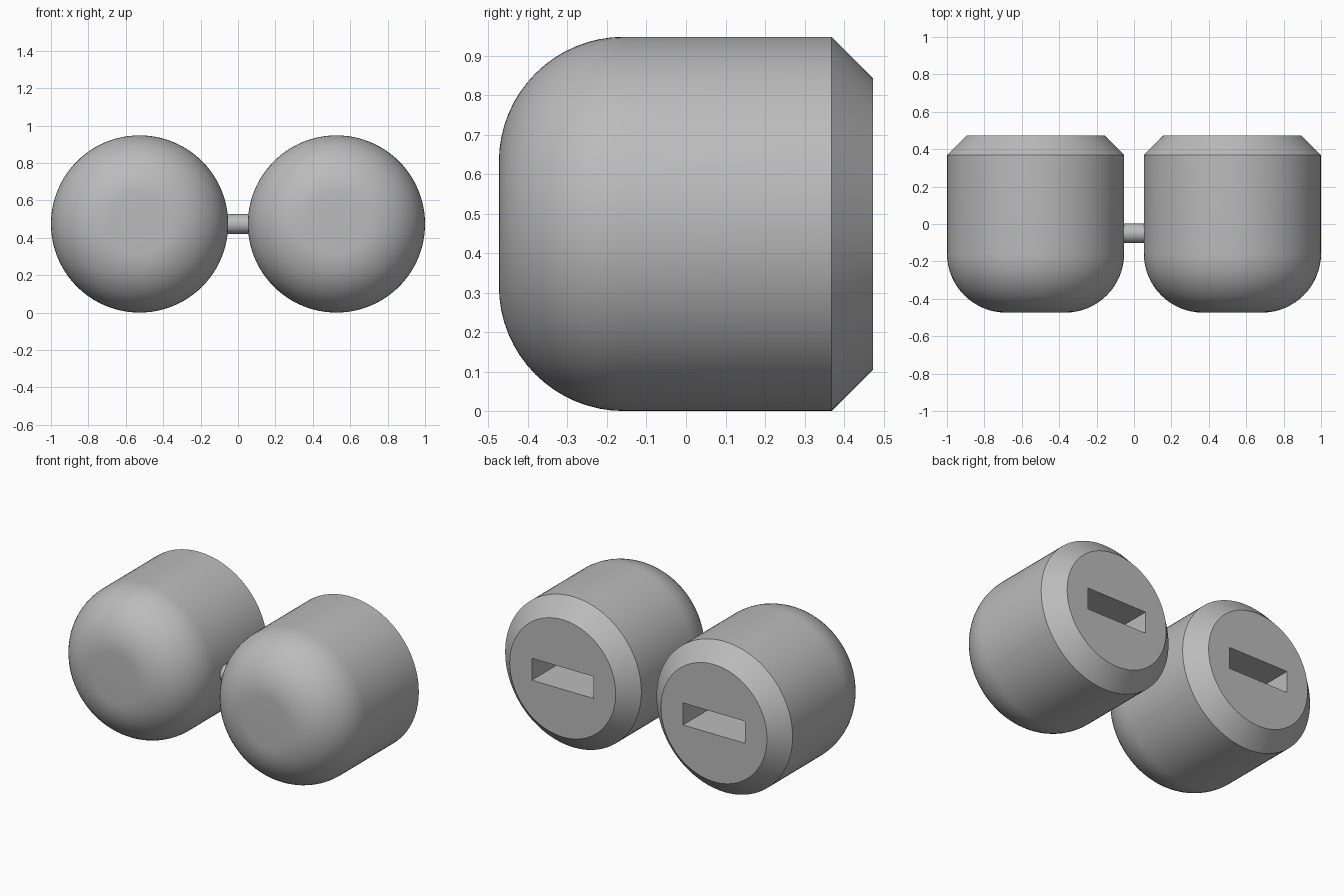
import bpy
import bmesh
from math import sin, cos, pi, radians
from mathutils import Vector, Matrix

cube = bpy.data.objects.get("Cube")
if cube:
    bpy.data.objects.remove(cube, do_unlink=True)

R = 0.4737        # barrel radius, also half its length
FILLET = 0.316    # rounded front edge
CHAMFER = 0.105   # bevelled back edge
OFFSET = 1 - R    # barrel axis distance from the middle

grey = bpy.data.materials.new("plain grey")
grey.use_nodes = True
GREY = (0.5, 0.5, 0.5, 1)
grey.diffuse_color = GREY
grey.node_tree.nodes["Principled BSDF"].inputs["Base Color"].default_value = GREY


def add_object(name, bm):
    """Turn a bmesh into a linked object."""
    bmesh.ops.recalc_face_normals(bm, faces=bm.faces)
    mesh = bpy.data.meshes.new(name)
    bm.to_mesh(mesh)
    bm.free()
    mesh.materials.append(grey)
    obj = bpy.data.objects.new(name, mesh)
    bpy.context.collection.objects.link(obj)
    return obj


def activate(obj):
    bpy.ops.object.select_all(action='DESELECT')
    obj.select_set(True)
    bpy.context.view_layer.objects.active = obj


def smooth(obj):
    activate(obj)
    bpy.ops.object.shade_smooth_by_angle(angle=radians(30))


def barrel(name, x):
    """Lathed body along y: domed front, chamfered back, slot cut in the back."""
    steps = 16
    arc = [pi / 2 * i / steps for i in range(steps + 1)]
    profile = [(R - FILLET + FILLET * sin(a), -R + FILLET - FILLET * cos(a)) for a in arc]
    profile += [(R, R - CHAMFER), (R - CHAMFER, R)]
    bm = bmesh.new()
    verts = [bm.verts.new((r, y, 0)) for r, y in profile]
    edges = [bm.edges.new(pair) for pair in zip(verts, verts[1:])]
    bmesh.ops.spin(bm, geom=verts + edges, cent=(0, 0, 0), axis=(0, 1, 0),
                   angle=2 * pi, steps=96, use_merge=True)
    bmesh.ops.remove_doubles(bm, verts=bm.verts, dist=0.0001)
    bmesh.ops.holes_fill(bm, edges=[e for e in bm.edges if e.is_boundary], sides=0)
    body = add_object(name, bm)
    body.location = (x, 0, R)

    # Rectangular slot in the back face
    bm = bmesh.new()
    bmesh.ops.create_cube(bm, size=1)
    bmesh.ops.scale(bm, vec=Vector((0.43, 0.84, 0.138)), verts=bm.verts)
    cutter = add_object(name + "_slot_cutter", bm)
    cutter.location = (x, R, R)
    cutter.hide_render = True
    cut = body.modifiers.new("slot", 'BOOLEAN')
    cut.operation = 'DIFFERENCE'
    cut.solver = 'EXACT'
    cut.object = cutter
    activate(body)
    bpy.ops.object.modifier_apply(modifier=cut.name)
    bpy.data.objects.remove(cutter, do_unlink=True)
    smooth(body)


barrel("left_barrel", OFFSET)
barrel("right_barrel", -OFFSET)

# Short rod joining the two barrels, ends sunk into their sides
bm = bmesh.new()
bmesh.ops.create_cone(bm, cap_ends=True, segments=48, radius1=0.0526, radius2=0.0526,
                      depth=0.13, matrix=Matrix.Rotation(pi / 2, 4, 'Y'))
rod = add_object("connecting_rod", bm)
rod.location = (0, -0.05, R)
smooth(rod)
